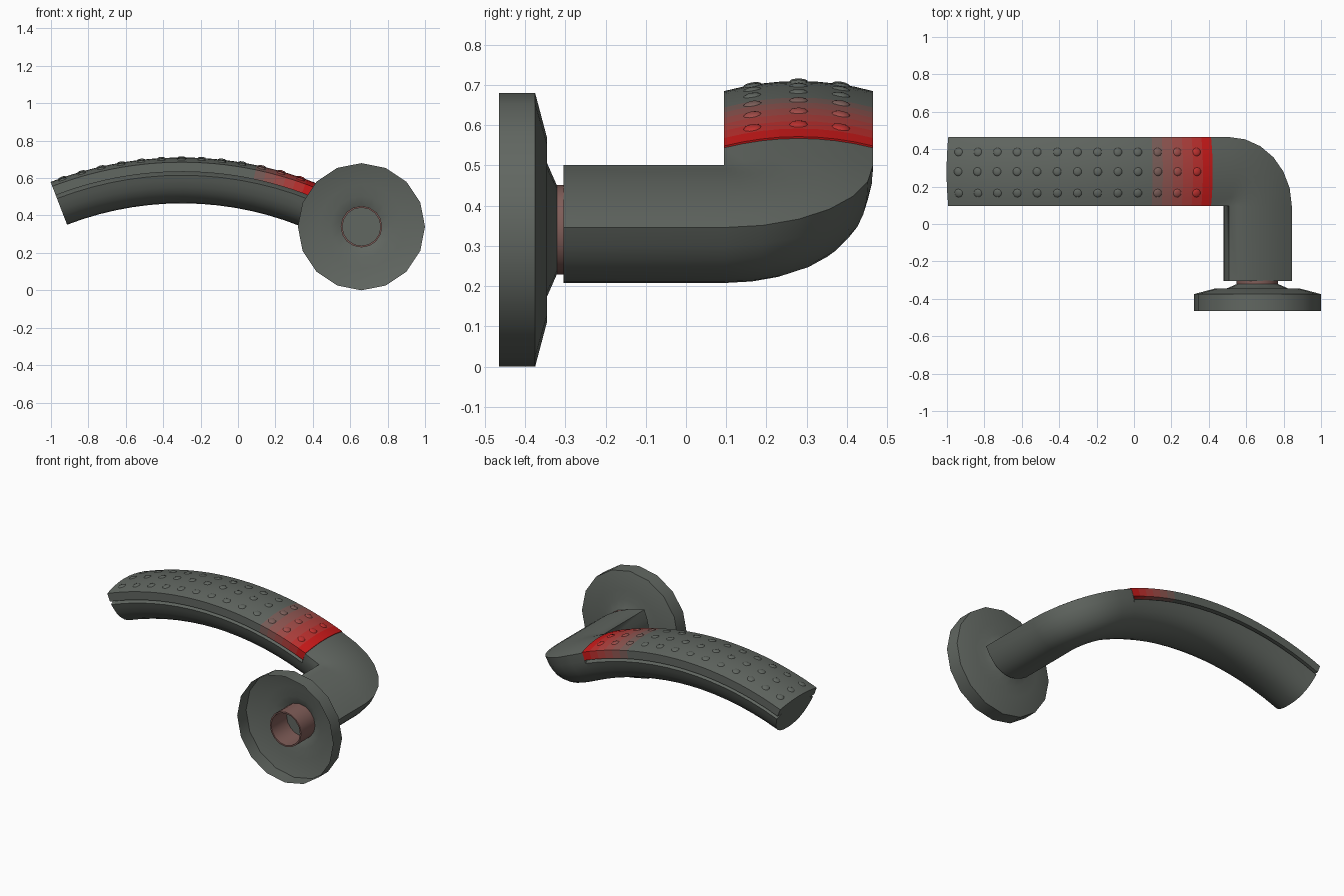
import bpy, bmesh
from math import sin, cos, pi, radians
from mathutils import Vector, Matrix

if "Cube" in bpy.data.objects:
    bpy.data.objects.remove(bpy.data.objects["Cube"])

GREY, RED = (0.12, 0.135, 0.12), (0.6, 0.01, 0.01)
CX, CZ, R = -0.30, -1.24, 1.92        # centre and radius of the arm's arc
YC, HW = 0.28, 0.185                  # arm centre in y, half width
A0, A1, A2 = radians(-21.1), radians(21.7), radians(24.9)
ROSE_X, ROSE_Z = 0.66, 0.34


def material(name, t):
    m = bpy.data.materials.new(name)
    m.diffuse_color = [g + (r - g) * t for g, r in zip(GREY, RED)] + [1]
    m.use_nodes = True
    m.node_tree.nodes["Principled BSDF"].inputs["Base Color"].default_value = m.diffuse_color
    return m


def finish(name, bm, mats, angle=35, closed=True):
    if closed:
        bmesh.ops.remove_doubles(bm, verts=bm.verts, dist=1e-5)
        bmesh.ops.recalc_face_normals(bm, faces=bm.faces)
    me = bpy.data.meshes.new(name)
    bm.to_mesh(me)
    bm.free()
    ob = bpy.data.objects.new(name, me)
    bpy.context.collection.objects.link(ob)
    for m in mats:
        me.materials.append(m)
    bpy.ops.object.select_all(action='DESELECT')
    ob.select_set(True)
    bpy.context.view_layer.objects.active = ob
    bpy.ops.object.shade_smooth_by_angle(angle=radians(angle))
    return ob


def loft(bm, rings, cap=True, loop=False):
    vs = [[bm.verts.new(p) for p in ring] for ring in rings]
    n = len(vs[0])
    pairs = list(zip(vs, vs[1:])) + ([(vs[-1], vs[0])] if loop else [])
    for a, b in pairs:
        for i in range(n):
            j = (i + 1) % n
            bm.faces.new((a[i], a[j], b[j], b[i]))
    if cap:
        bm.faces.new(vs[0])
        bm.faces.new(vs[-1])


def on_arc(a, u, v):
    return Vector((CX + (R + v) * sin(a), YC + u, CZ + (R + v) * cos(a)))


def on_elbow(f, u, v, run=0):
    # swing the section about the inner top corner, in the tilted plane
    t, n = Vector((cos(A2), 0, -sin(A2))), Vector((sin(A2), 0, cos(A2)))
    side = Vector((0, cos(f), 0)) + t * sin(f)
    return on_arc(A2, -HW, 0) + side * (u + HW) + n * v - Vector((0, run, 0))


def crown(u):
    return 0.005 + 0.025 * (1 - (u / HW) ** 2)


# lever section: crowned top and rounded underside
top = [(HW * k, crown(HW * k) - 0.005) for k in (-1, -0.75, -0.5, -0.25, 0, 0.25, 0.5, 0.75, 1)]
under = []
for i in range(1, 16):
    c, s = cos(pi * i / 16), sin(pi * i / 16)
    under.append((HW * abs(c) ** 0.87 * (1 if c > 0 else -1), -0.215 * s ** 0.87))
full = top + under
recess = [(u, min(v, -0.045 if abs(u) < 0.16 else -0.065)) for u, v in full]

# lever: recessed arm, full-height shoulder, elbow and neck
N = 14
rings = [[on_arc(A0 + (A1 - A0) * i / N, u, v) for u, v in recess] for i in range(N + 1)]
rings += [[on_arc(a, u, v) for u, v in full] for a in (A1, A2)]
rings += [[on_elbow(radians(f), u, v) for u, v in full] for f in (15, 30, 45, 60, 75, 90)]
rings.append([on_elbow(pi / 2, u, v, 0.4) for u, v in full])
bm = bmesh.new()
loft(bm, rings)
grey = material("dark_grey", 0)
finish("lever", bm, [grey])

# grip pad, fading to red towards the elbow
pad = [(HW * k / 4, crown(HW * k / 4)) for k in range(-4, 5)]
pad += [(HW, -0.046), (-HW, -0.046)]
N = 26
bm = bmesh.new()
loft(bm, [[on_arc(A0 + (A1 - A0) * i / N, u, v) for u, v in pad] for i in range(N + 1)])
# raised dots in three rows
for row in (-0.115, 0.0, 0.105):
    for i in range(13):
        a = (-0.95 + 0.108 * i - CX) / (R + 0.02)
        m = (Matrix.Translation(on_arc(a, row, crown(row) - 0.001))
             @ Matrix.Rotation(a, 4, 'Y')
             @ Matrix.Rotation(0.27 * row / HW * -1, 4, 'X')
             @ Matrix.Diagonal((1, 1, 0.32, 1)))
        bmesh.ops.create_uvsphere(bm, u_segments=10, v_segments=6, radius=0.023, matrix=m)
STEPS = 6
for f in bm.faces:
    t = min(max((f.calc_center_median().x - 0.02) / 0.36, 0), 1) ** 1.5
    f.material_index = round(t * STEPS)
finish("grip_pad", bm, [material("grip_%d" % i, i / STEPS) for i in range(STEPS + 1)])


def ring(r, y, n):
    return [(ROSE_X + r * sin(2 * pi * i / n), y, ROSE_Z + r * cos(2 * pi * i / n))
            for i in range(n)]


# wall rose: open dished shell
bm = bmesh.new()
loft(bm, [ring(r, y, 16) for r, y in
          ((0.34, -0.465), (0.34, -0.375), (0.227, -0.345), (0.165, -0.345), (0.108, -0.32))],
     cap=False)
finish("wall_rose", bm, [grey], 40)

# collar tube between rose and neck
bm = bmesh.new()
loft(bm, [ring(r, y, 16) for r, y in
          ((0.111, -0.462), (0.111, -0.303), (0.102, -0.303), (0.102, -0.462))],
     cap=False, loop=True)
finish("collar", bm, [material("dull_red", 0.2)], 40)
